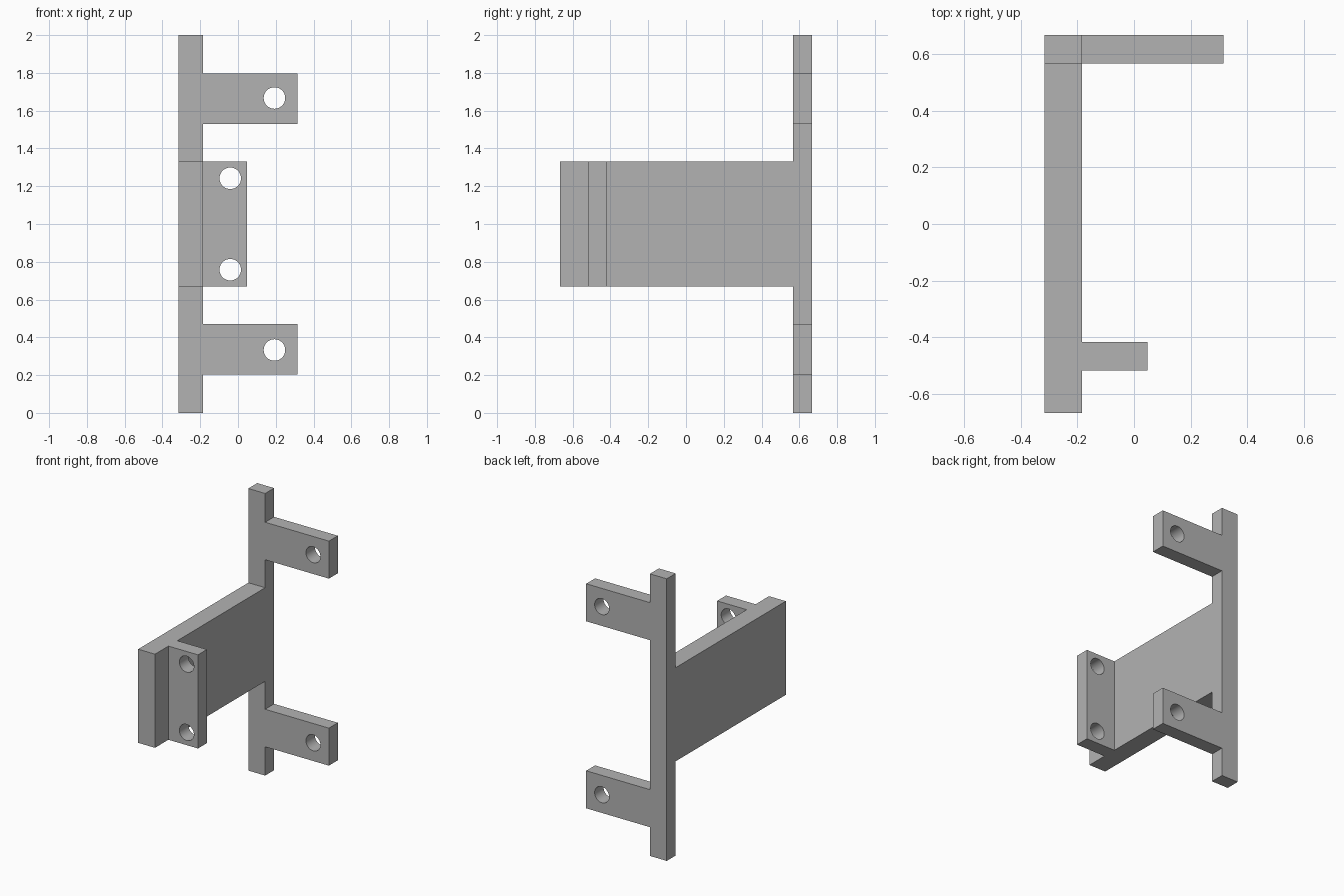
import bpy
import bmesh
from mathutils import Matrix, Vector

if "Cube" in bpy.data.objects:
    bpy.data.objects.remove(bpy.data.objects["Cube"])

grey = bpy.data.materials.new("plain grey")
grey.use_nodes = True
colour = (0.45, 0.45, 0.45, 1)
grey.diffuse_color = colour
grey.node_tree.nodes["Principled BSDF"].inputs["Base Color"].default_value = colour


def finish(bm, name):
    bmesh.ops.recalc_face_normals(bm, faces=bm.faces)
    mesh = bpy.data.meshes.new(name)
    bm.to_mesh(mesh)
    bm.free()
    mesh.materials.append(grey)
    obj = bpy.data.objects.new(name, mesh)
    bpy.context.collection.objects.link(obj)
    return obj


def extrude(name, outline, direction):
    """Solid made by sweeping a closed outline along a direction."""
    bm = bmesh.new()
    face = bm.faces.new([bm.verts.new(p) for p in outline])
    swept = bmesh.ops.extrude_face_region(bm, geom=[face], use_keep_orig=True)
    verts = [g for g in swept["geom"] if isinstance(g, bmesh.types.BMVert)]
    bmesh.ops.translate(bm, vec=Vector(direction), verts=verts)
    return finish(bm, name)


def drill(x, y, z):
    """Cylinder along y used to cut a bolt hole."""
    bm = bmesh.new()
    place = Matrix.Translation((x, y, z)) @ Matrix.Rotation(1.5707963, 4, "X")
    bmesh.ops.create_cone(bm, cap_ends=True, segments=48, radius1=HOLE,
                          radius2=HOLE, depth=0.3, matrix=place)
    return finish(bm, "hole_cutter")


def combine(target, tool, operation):
    mod = target.modifiers.new(operation.lower(), "BOOLEAN")
    mod.operation = operation
    mod.solver = "EXACT"
    mod.object = tool
    bpy.context.view_layer.objects.active = target
    bpy.ops.object.modifier_apply(modifier=mod.name)
    bpy.data.objects.remove(tool)


# Shared dimensions
LEFT, INNER, TAB, LIP = -0.316, -0.184, 0.316, 0.048
FRONT, BACK, THICK = -0.667, 0.667, 0.1
LIP_Y = -0.517
MID, HOLE = 1.0, 0.057

# Back post with two side tabs
lower = [(INNER, 0), (INNER, 0.204), (TAB, 0.204), (TAB, 0.47), (INNER, 0.47)]
upper = [(x, 2 * MID - z) for x, z in reversed(lower)]
profile = [(LEFT, 0)] + lower + upper + [(LEFT, 2 * MID)]
bracket = extrude("mounting_bracket", [(x, BACK - THICK, z) for x, z in profile],
                  (0, THICK, 0))

# Forward arm with its mounting lip
arm_top = [(LEFT, FRONT), (INNER, FRONT), (INNER, LIP_Y), (LIP, LIP_Y),
           (LIP, LIP_Y + THICK), (INNER, LIP_Y + THICK),
           (INNER, BACK - 0.05), (LEFT, BACK - 0.05)]
arm = extrude("forward_arm", [(x, y, MID - 0.332) for x, y in arm_top],
              (0, 0, 0.664))
combine(bracket, arm, "UNION")

# Bolt holes, mirrored above and below the middle
for side in (-1, 1):
    combine(bracket, drill(0.193, BACK - THICK / 2, MID + side * 0.667), "DIFFERENCE")
    combine(bracket, drill(-0.041, LIP_Y + THICK / 2, MID + side * 0.242), "DIFFERENCE")

# Crisp edges with smooth hole walls
bracket.select_set(True)
bpy.context.view_layer.objects.active = bracket
bpy.ops.object.shade_smooth_by_angle(angle=0.52)
